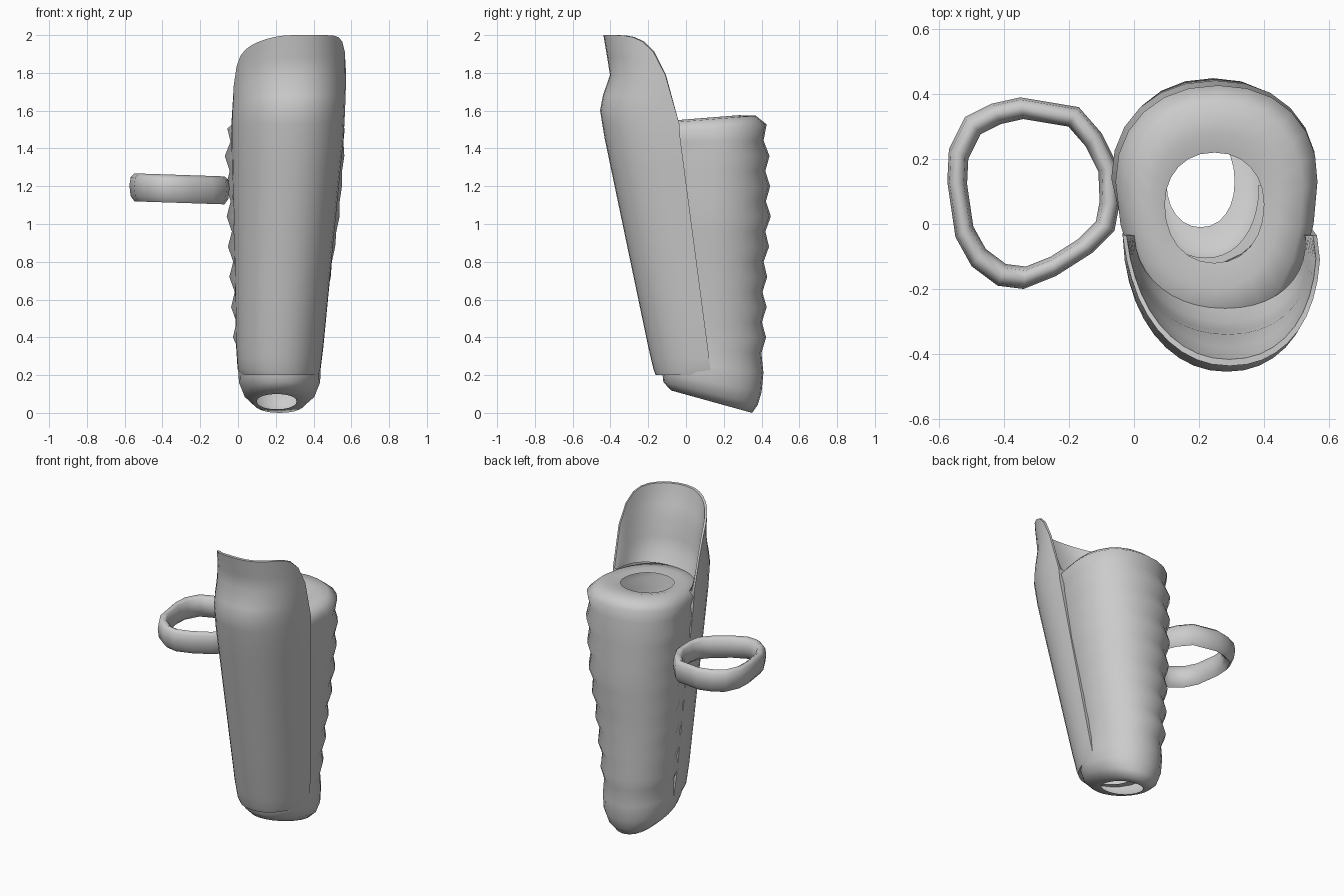
import bpy, bmesh, math
from mathutils import Vector

if "Cube" in bpy.data.objects:
    bpy.data.objects.remove(bpy.data.objects["Cube"])

grey = bpy.data.materials.new("plain grey")
grey.diffuse_color = (0.6, 0.6, 0.6, 1)
grey.use_nodes = True
grey.node_tree.nodes["Principled BSDF"].inputs["Base Color"].default_value = grey.diffuse_color


def clamp(v):
    return max(0.0, min(1.0, v))


def spow(v, e):
    """Signed power, for slightly squared ellipses."""
    return math.copysign(abs(v) ** e, v)


def lerp_table(table, z):
    """Interpolate rows of (z, values...) at height z."""
    for a, b in zip(table, table[1:]):
        if z <= b[0]:
            f = max(0, (z - a[0]) / (b[0] - a[0]))
            return [p + (q - p) * f for p, q in zip(a[1:], b[1:])]
    return table[-1][1:]


def loft(name, rows, closed_rows=False, closed_cols=True, angle=60):
    """Skin a list of equally long point rows."""
    bm = bmesh.new()
    vs = [[bm.verts.new(p) for p in r] for r in rows]
    n, m = len(rows), len(rows[0])
    for i in range(n if closed_rows else n - 1):
        for j in range(m if closed_cols else m - 1):
            k, l = (i + 1) % n, (j + 1) % m
            bm.faces.new((vs[i][j], vs[i][l], vs[k][l], vs[k][j]))
    bmesh.ops.recalc_face_normals(bm, faces=bm.faces)
    me = bpy.data.meshes.new(name)
    bm.to_mesh(me)
    bm.free()
    me.materials.append(grey)
    ob = bpy.data.objects.new(name, me)
    bpy.context.collection.objects.link(ob)
    bpy.context.view_layer.objects.active = ob
    ob.select_set(True)
    bpy.ops.object.shade_smooth_by_angle(angle=math.radians(angle))
    ob.select_set(False)
    return ob


# Ribbed sleeve: z, left, right, centre y, front y, back y
SLEEVE = [(0.0, 0.08, 0.36, 0.14, -0.08, 0.35), (0.05, 0.03, 0.41, 0.14, -0.12, 0.38),
          (0.12, 0.005, 0.435, 0.14, -0.125, 0.40), (0.22, 0.0, 0.437, 0.14, -0.125, 0.41),
          (0.40, -0.015, 0.445, 0.14, -0.14, 0.412), (0.72, -0.034, 0.488, 0.14, -0.19, 0.418),
          (1.04, -0.048, 0.535, 0.14, -0.25, 0.437), (1.36, -0.058, 0.56, 0.14, -0.32, 0.43),
          (1.52, -0.045, 0.562, 0.13, -0.33, 0.415), (1.57, 0.0, 0.52, 0.11, -0.32, 0.37)]
SEG = 24


def ring(z, l, r, cy, f, b, rib=0.0):
    pts = []
    for i in range(SEG):
        a = 2 * math.pi * i / SEG
        c, s = spow(math.cos(a), 0.93), spow(math.sin(a), 0.93)
        k = rib * clamp(0.6 * s - 0.5 * c + 0.75) * clamp((s + 0.6) / 0.6)
        tuck = 1 - 0.05 * clamp(-s / 0.25) * (0.25 < z < 1.5)   # front tucks under the guard
        x = (l + r) / 2 + ((r - l) / 2 + k) * c * tuck
        y = cy + ((b - cy if s > 0 else cy - f) + k) * s
        zz = z - 0.277 * (y - 0.35) * max(0, 1 - z / 0.4)       # slanted foot
        zz += 0.08 * (y - 0.33) * clamp((z - 1.4) / 0.13)       # tilted top
        pts.append((x, y, zz))
    return pts


# Open foot hole, outer wall with ribs, open top hole
rows = [ring(0.0, 0.10, 0.31, 0.13, -0.01, 0.28)] + [ring(*r) for r in SLEEVE[:4]]
for k in range(16):
    z = 0.32 + 0.08 * k
    rows.append(ring(z, *lerp_table(SLEEVE, z), rib=0.012 if k % 2 else -0.012))
rows.append(ring(*SLEEVE[-1]))
rows.append(ring(1.58, 0.06, 0.45, 0.08, -0.20, 0.28))
rows.append(ring(1.57, 0.095, 0.40, 0.06, -0.12, 0.22))
loft("ribbed_sleeve", rows, angle=80)

# Front guard: z, left, right, rear edge y, front y
GUARD = [(0.2, 0.015, 0.425, 0.12, -0.16), (0.23, -0.002, 0.437, 0.13, -0.172), (0.35, -0.01, 0.452, 0.115, -0.20),
         (1.45, -0.035, 0.559, -0.03, -0.43), (1.6, -0.035, 0.567, -0.04, -0.455),
         (1.68, -0.03, 0.57, -0.042, -0.44), (1.79, -0.028, 0.573, -0.045, -0.402),
         (2.0, -0.025, 0.573, -0.045, -0.437)]
N = 20
ANGLES = [-math.pi / 2 + math.pi * j / N for j in range(N + 1)]


def depth(t):
    return max(0, math.cos(t)) ** 0.92


def guard_point(z, t):
    l, r, yb, yf = lerp_table(GUARD, z)
    skew = 0.02 * clamp((z - 0.3) / 1.3) * math.cos(t)
    return Vector(((l + r) / 2 + (r - l) / 2 * spow(math.sin(t), 0.93) + skew, yb + (yf - yb) * depth(t), z))


def shrink(row, fx, fy):
    mid = (row[0] + row[-1]) / 2
    return [Vector((mid.x + (p.x - mid.x) * fx, mid.y + (p.y - mid.y) * fy, p.z)) for p in row]


def turn_in(row):
    """Add a short return at both side edges."""
    mid = (row[0] + row[-1]) / 2
    return [row[0].lerp(mid, 0.15)] + row + [row[-1].lerp(mid, 0.15)]


def lip(v):
    """One level of the arched lip, a little lower on the left."""
    row = []
    for t in ANGLES:
        rise = (1 - (1 - depth(t)) ** 4) * (1 - 0.22 * min(0, math.sin(t)) ** 2)
        row.append(guard_point(1.53 + 0.47 * v * rise, t))
    return row


outer = [[guard_point(z, t) for t in ANGLES] for z in (0.2, 0.23, 0.29, 0.35, 0.6, 0.85, 1.1, 1.3, 1.45)]
steps = (0.0, 0.15, 0.32, 0.55, 0.75, 0.9, 1.0)
outer += [lip(v) for v in steps]
# Inside of the lip slopes down into the sleeve top
inside = [shrink(lip(v), 0.96 - 0.08 * (1 - v), 0.95 - 0.40 * (1 - v) ** 1.5) for v in reversed(steps)]
rows = [shrink(outer[0], 0.8, 0.8)] + outer + inside
loft("front_guard", [turn_in(r) for r in rows], closed_cols=False, angle=50)

# Side loop: egg-shaped band
EGG = [(-.575, .13), (-.57, .23), (-.52, .33), (-.44, .37), (-.35, .39), (-.17, .36), (-.10, .28), (-.05, .18),
       (-.045, .06), (-.06, -.02), (-.13, -.09), (-.24, -.16), (-.34, -.20), (-.42, -.19), (-.50, -.13), (-.55, -.04)]
BAND = [(1, 1.195), (.975, 1.24), (.90, 1.26), (.81, 1.245), (.77, 1.19), (.81, 1.135), (.90, 1.112), (.975, 1.14)]
loft("side_loop", [[(-0.31 + (x + 0.31) * s, 0.10 + (y - 0.10) * s, z - 0.03 * (x + 0.31))
                    for s, z in BAND] for x, y in EGG], closed_rows=True, angle=90)
